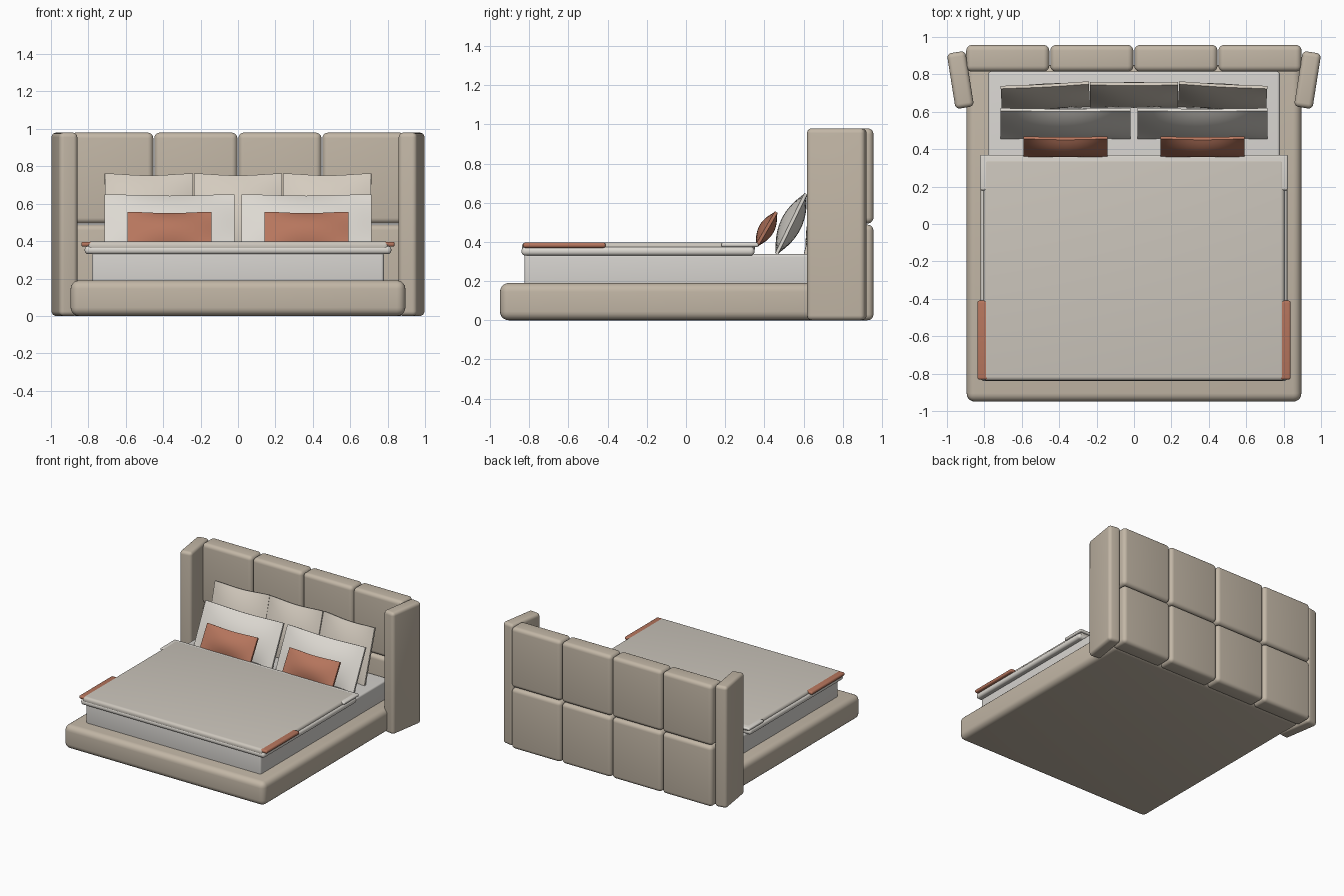
import bpy, bmesh
from math import radians
from mathutils import Matrix, Vector

if "Cube" in bpy.data.objects:
    bpy.data.objects.remove(bpy.data.objects["Cube"])


def material(name, r, g, b):
    m = bpy.data.materials.new(name)
    m.diffuse_color = (r, g, b, 1)
    m.use_nodes = True
    m.node_tree.nodes["Principled BSDF"].inputs["Base Color"].default_value = m.diffuse_color
    return m


UPHOLSTERY = material("upholstery", 0.54, 0.47, 0.38)
SHEET = material("sheet", 0.68, 0.66, 0.63)
COVER = material("cover", 0.60, 0.56, 0.50)
LINEN = material("linen", 0.72, 0.69, 0.64)
CREAM = material("cream", 0.66, 0.60, 0.52)
RUST = material("rust", 0.47, 0.18, 0.11)


def finish(bm, name, mat, matrix=None):
    bmesh.ops.recalc_face_normals(bm, faces=bm.faces)
    mesh = bpy.data.meshes.new(name)
    bm.to_mesh(mesh)
    bm.free()
    mesh.materials.append(mat)
    ob = bpy.data.objects.new(name, mesh)
    bpy.context.collection.objects.link(ob)
    if matrix is not None:
        ob.matrix_world = matrix
    bpy.ops.object.select_all(action='DESELECT')
    ob.select_set(True)
    bpy.context.view_layer.objects.active = ob
    bpy.ops.object.shade_smooth_by_angle(angle=radians(35))
    return ob


def soft_box(name, mat, x, y, z, radius, turn=0, segments=5):
    """Rounded box from (min, max) ranges, turned about its own vertical axis."""
    lo, hi = Vector((x[0], y[0], z[0])), Vector((x[1], y[1], z[1]))
    bm = bmesh.new()
    bmesh.ops.create_cube(bm, size=1, matrix=Matrix.Diagonal((*(hi - lo), 1)))
    bmesh.ops.bevel(bm, geom=bm.edges[:], offset=radius, segments=segments,
                    profile=0.5, affect='EDGES')
    return finish(bm, name, mat, Matrix.Translation((lo + hi) / 2)
                  @ Matrix.Rotation(radians(turn), 4, 'Z'))


def pillow(name, mat, centre, width, height, depth, lean, turn=0, rim=0.008, dip=0.05, n=16):
    """Leaning cushion: swollen middle, thin rim, top and bottom edges drawn inwards."""
    bm = bmesh.new()
    sides = []
    for s in (-1, 1):
        rows = []
        for j in range(n + 1):
            row = []
            for i in range(n + 1):
                u, v = 2 * i / n - 1, 2 * j / n - 1
                swell = (1 - u * u) * (1 - v * v)
                pinch = 1 - dip * (1 - u * u) ** 2
                row.append(bm.verts.new((u * width / 2,
                                         s * (rim + (depth / 2 - rim) * swell),
                                         v * height / 2 * pinch)))
            rows.append(row)
        sides.append(rows)
        for j in range(n):
            for i in range(n):
                bm.faces.new((rows[j][i], rows[j][i + 1], rows[j + 1][i + 1], rows[j + 1][i]))
    # rim joining the two faces
    ring = ([(0, i) for i in range(n)] + [(j, n) for j in range(n)]
            + [(n, i) for i in range(n, 0, -1)] + [(j, 0) for j in range(n, 0, -1)])
    a, b = sides
    for (j, i), (k, l) in zip(ring, ring[1:] + ring[:1]):
        bm.faces.new((a[j][i], a[k][l], b[k][l], b[j][i]))
    return finish(bm, name, mat, Matrix.Translation(centre)
                  @ Matrix.Rotation(radians(turn), 4, 'Z')
                  @ Matrix.Rotation(radians(-lean), 4, 'X'))


# Upholstered base and mattress
soft_box("bed_base", UPHOLSTERY, (-0.895, 0.895), (-0.95, 0.85), (0, 0.19), 0.045)
soft_box("mattress", SHEET, (-0.78, 0.78), (-0.825, 0.815), (0.17, 0.338), 0.015)

# Headboard: four columns of two padded panels
for c in range(4):
    x0 = -0.897 + c * 0.4495
    for r, z in enumerate(((0, 0.488), (0.494, 0.98))):
        soft_box(f"headboard_panel_{r}_{c}", UPHOLSTERY, (x0, x0 + 0.444),
                 (0.815, 0.957), z, 0.03)

# Angled headboard wings
for side, s in (("left", -1), ("right", 1)):
    soft_box(f"headboard_wing_{side}", UPHOLSTERY, (s * 0.928 - 0.05, s * 0.928 + 0.05),
             (0.62, 0.92), (0, 0.98), 0.025, turn=-s * 9)

# Bedding layers: underlay, cover, foot throw and turned-down fold
soft_box("duvet_underlay", LINEN, (-0.82, 0.82), (-0.84, 0.35), (0.33, 0.375), 0.02)
soft_box("duvet_cover", COVER, (-0.805, 0.805), (-0.838, 0.352), (0.345, 0.398), 0.022)
soft_box("foot_throw", RUST, (-0.838, 0.838), (-0.832, -0.41), (0.370, 0.3965), 0.012)
soft_box("duvet_fold", LINEN, (-0.823, 0.823), (0.18, 0.37), (0.374, 0.3965), 0.01)

# Back row, middle row and accent pillows
for c in (-1, 0, 1):
    pillow(f"back_pillow_{c + 1}", CREAM, (c * 0.474, 0.69 - 0.008 * abs(c), 0.548),
           0.472, 0.44, 0.10, 16, turn=-c * 3)
for side, s in (("left", -1), ("right", 1)):
    pillow(f"main_pillow_{side}", LINEN, (s * 0.365, 0.537, 0.493),
           0.695, 0.342, 0.11, 26)
    pillow(f"accent_pillow_{side}", RUST, (s * 0.367, 0.411, 0.466),
           0.45, 0.20, 0.08, 30, dip=0.08)
